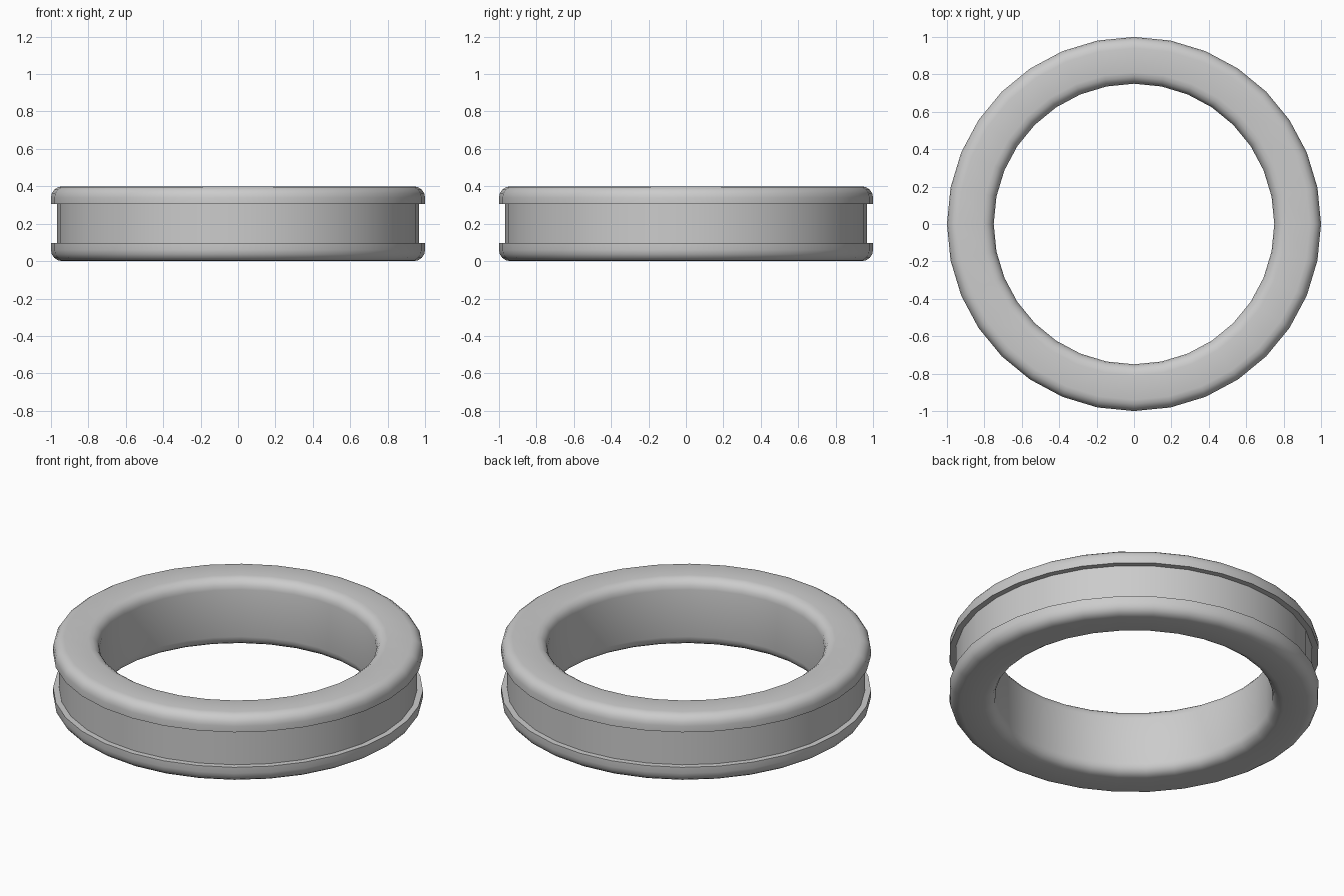
import bpy, bmesh
from math import cos, sin, pi, radians

if "Cube" in bpy.data.objects:
    bpy.data.objects.remove(bpy.data.objects["Cube"])

SIDES = 32
R_OUT, R_IN, R_GROOVE = 1.0, 0.75, 0.967
H, Z_LOW, Z_HIGH = 0.4, 0.096, 0.305
FILLET = 0.06


def arc(cx, cz, start, r=FILLET, steps=4):
    """Quarter-round corner, counter-clockwise from the start angle."""
    return [(cx + r * cos(radians(start + 90 * i / steps)),
             cz + r * sin(radians(start + 90 * i / steps))) for i in range(steps + 1)]


# Closed cross-section: rounded rim with a square groove around the outside
f = FILLET
profile = (arc(R_OUT - f, f, -90)
           + [(R_OUT, Z_LOW), (R_GROOVE, Z_LOW), (R_GROOVE, Z_HIGH), (R_OUT, Z_HIGH)]
           + arc(R_OUT - f, H - f, 0)
           + arc(R_IN + f, H - f, 90)
           + arc(R_IN + f, f, 180))

# Revolve the section around z
bm = bmesh.new()
rings = []
for i in range(SIDES):
    a = 2 * pi * i / SIDES
    rings.append([bm.verts.new((r * cos(a), r * sin(a), z)) for r, z in profile])
n = len(profile)
for i in range(SIDES):
    p, q = rings[i], rings[(i + 1) % SIDES]
    for j in range(n):
        k = (j + 1) % n
        bm.faces.new((p[j], q[j], q[k], p[k]))
bmesh.ops.recalc_face_normals(bm, faces=bm.faces)

mesh = bpy.data.meshes.new("grooved_ring")
bm.to_mesh(mesh)
bm.free()
ring = bpy.data.objects.new("grooved_ring", mesh)
bpy.context.collection.objects.link(ring)
bpy.context.view_layer.objects.active = ring
ring.select_set(True)
bpy.ops.object.shade_smooth_by_angle(angle=radians(35))
